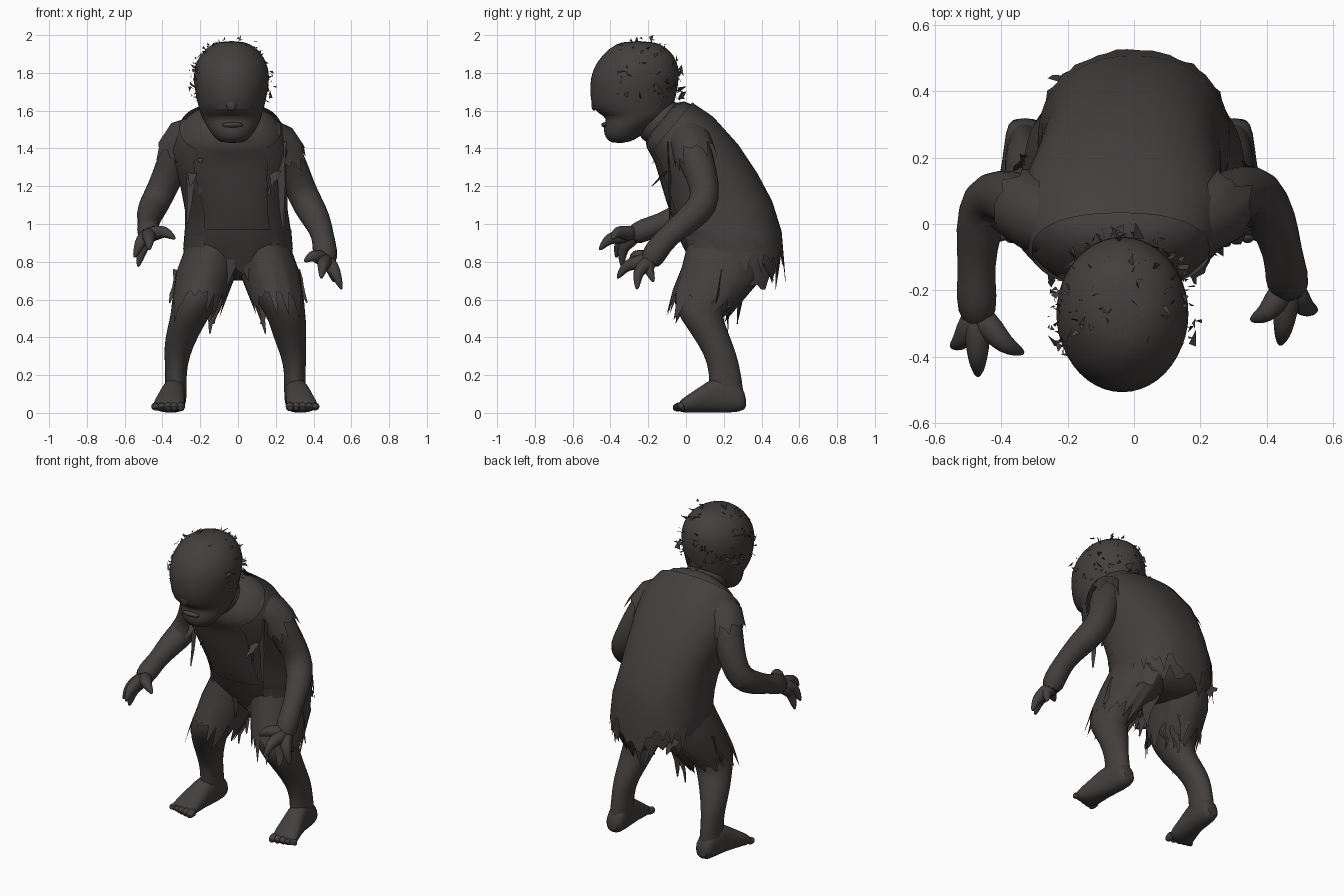
import bpy, bmesh, math, random
from mathutils import Vector

random.seed(7)
if "Cube" in bpy.data.objects:
    bpy.data.objects.remove(bpy.data.objects["Cube"], do_unlink=True)

charcoal = bpy.data.materials.new("charcoal")
charcoal.use_nodes = True
tone = (0.055, 0.05, 0.048, 1)
charcoal.diffuse_color = tone
bsdf = charcoal.node_tree.nodes["Principled BSDF"]
bsdf.inputs["Base Color"].default_value = tone
bsdf.inputs["Roughness"].default_value = 0.9


def finish(name, bm, smooth=True, subdivide=0):
    bmesh.ops.recalc_face_normals(bm, faces=bm.faces)
    mesh = bpy.data.meshes.new(name)
    bm.to_mesh(mesh)
    bm.free()
    mesh.materials.append(charcoal)
    ob = bpy.data.objects.new(name, mesh)
    bpy.context.collection.objects.link(ob)
    if subdivide:
        ob.modifiers.new("soften", "SUBSURF").levels = subdivide
        ob.modifiers["soften"].render_levels = subdivide
    if smooth:
        bpy.ops.object.select_all(action="DESELECT")
        ob.select_set(True)
        bpy.context.view_layer.objects.active = ob
        bpy.ops.object.shade_smooth_by_angle(angle=math.radians(45))


def skin(name, rings, closed=True, fray=0.0):
    """Join rings of points; cloth has a torn last ring, flesh has end caps."""
    if fray:
        for i, p in enumerate(rings[-1]):
            drop = (p - rings[-2][i]).normalized()
            drop.z -= 0.5
            p += drop * fray * random.random() ** 1.6
    bm = bmesh.new()
    vs = [[bm.verts.new(p) for p in ring] for ring in rings]
    n = len(vs[0])
    for a, b in zip(vs, vs[1:]):
        for i in range(n if closed else n - 1):
            j = (i + 1) % n
            bm.faces.new((a[i], a[j], b[j], b[i]))
    if not fray:
        bm.faces.new(vs[0])
        bm.faces.new(vs[-1])
    finish(name, bm, True, 0 if fray else 1)


def hull(name, sections, sides=20, grow=1.0, gap=0.0, fray=0.0, square=0.86):
    """Sections: first edge (y, z), opposite edge (y, z), half width, centre x."""
    rings = []
    for ya, za, yb, zb, hw, cx in sections:
        mid = Vector((cx, (ya + yb) / 2, (za + zb) / 2))
        half = Vector((0, (yb - ya) / 2, (zb - za) / 2)) * grow
        ring = []
        for i in range(sides):
            t = i / (sides - 1 if gap else sides)
            a = -math.pi / 2 + gap + t * (2 * math.pi - 2 * gap)
            c, s = [math.copysign(abs(v) ** square, v) for v in (math.cos(a), math.sin(a))]
            ring.append(mid + Vector((hw * grow * c, 0, 0)) + half * s)
        rings.append(ring)
    skin(name, rings, not gap, fray)


def tube(name, path, sides=12, fray=0.0):
    """Round limb along points (x, y, z, radius)."""
    pts = [Vector(p[:3]) for p in path]
    u, rings = Vector((0, 1, 0.3)), []
    for i, p in enumerate(pts):
        d = (pts[min(i + 1, len(pts) - 1)] - pts[max(i - 1, 0)]).normalized()
        u = (u - d * u.dot(d)).normalized()
        v = d.cross(u)
        turns = [2 * math.pi * k / sides for k in range(sides)]
        rings.append([p + (u * math.cos(a) + v * math.sin(a)) * path[i][3] for a in turns])
    skin(name, rings, True, fray)


def strip(name, top, tip, width):
    """Flat torn strip narrowing to a ragged point."""
    top, tip = Vector(top), Vector(tip)
    side = (tip - top).cross(Vector((0.3, 1, 0.2))).normalized() * width
    bm = bmesh.new()
    last = None
    for t in (0, 0.3, 0.5, 0.75, 1):
        p = top.lerp(tip, t) + side * random.uniform(-0.25, 0.25)
        w = (1 - 0.9 * t) * random.uniform(0.7, 1.2)
        pair = (bm.verts.new(p - side * w), bm.verts.new(p + side * w))
        if last:
            bm.faces.new((last[0], last[1], pair[1], pair[0]))
        last = pair
    finish(name, bm, False)


def blob(name, centre, size):
    bm = bmesh.new()
    bmesh.ops.create_uvsphere(bm, u_segments=14, v_segments=8, radius=1)
    for v in bm.verts:
        v.co = Vector(centre) + v.co * Vector(size)
    finish(name, bm)


# Torso, hunched forward
torso = [(-.24, 1.44, -.05, 1.67, .155, -.035), (-.19, 1.375, .03, 1.64, .26, -.04),
         (-.16, 1.31, .14, 1.565, .31, -.04), (-.14, 1.23, .27, 1.42, .298, -.035),
         (-.11, 1.13, .37, 1.27, .277, -.02), (-.08, 1.04, .45, 1.12, .265, -.01),
         (-.04, .95, .5, .96, .275, 0), (0, .86, .495, .84, .28, 0),
         (.05, .77, .44, .74, .24, 0), (.14, .71, .34, .69, .12, 0)]
hull("torso", torso, 24)
tube("neck", [(-.03, .02, 1.44, .15), (-.035, -.1, 1.52, .14), (-.04, -.24, 1.6, .13)])

# Egg-shaped head with an open mouth and heavy jaw
hull("head", [(-.39, 1.425, -.3, 1.43, .06, -.03), (-.43, 1.455, -.24, 1.465, .1, -.03),
              (-.44, 1.505, -.18, 1.51, .13, -.03), (-.425, 1.545, -.11, 1.55, .152, -.032),
              (-.43, 1.57, -.085, 1.58, .162, -.035), (-.495, 1.6, -.065, 1.62, .174, -.035),
              (-.512, 1.68, -.045, 1.7, .192, -.035), (-.51, 1.78, -.032, 1.78, .207, -.035),
              (-.475, 1.86, -.04, 1.86, .19, -.035), (-.41, 1.93, -.09, 1.93, .142, -.035),
              (-.34, 1.97, -.17, 1.97, .07, -.035)], 22, square=1)
blob("nose", (-.035, -.487, 1.635), (.028, .014, .036))
blob("lower_lip", (-.03, -.428, 1.525), (.058, .02, .014))

# Sparse matted hair, loose flakes around the crown and back
bm = bmesh.new()
for k in range(170):
    a, h = random.uniform(-.55, math.pi + .55), random.uniform(-.4, 1)
    flat = math.sqrt(max(0, 1 - h * h))
    out = Vector((flat * math.cos(a), flat * math.sin(a), h))
    p = Vector((-.035, -.27, 1.75)) + out * Vector((.2, .235, .22)) * random.uniform(.98, 1.12)
    size = random.uniform(.012, .028)
    corners = [p + Vector([random.uniform(-size, size) for _ in range(3)]) for _ in range(3)]
    bm.faces.new([bm.verts.new(c) for c in corners])
finish("hair_flakes", bm, False)

# Arms: shoulder, elbow, wrist, palm, then clawed fingers
arms = {
    "left": ([(.13, -.01, 1.45, .1), (.22, .03, 1.41, .107), (.28, .065, 1.31, .092),
              (.325, .1, 1.2, .083), (.37, .1, 1.1, .085), (.42, .01, 1.02, .077),
              (.45, -.09, .94, .058), (.46, -.16, .86, .07), (.468, -.2, .78, .062)],
             [(.55, -.26, .65), (.51, -.17, .69), (.44, -.365, .71), (.35, -.29, .8)]),
    "right": ([(-.19, -.01, 1.46, .1), (-.295, .03, 1.43, .107), (-.345, .065, 1.32, .092),
               (-.395, .09, 1.2, .081), (-.445, .08, 1.1, .082), (-.47, -.02, 1.05, .074),
               (-.475, -.13, 1.0, .055), (-.475, -.22, .97, .066), (-.47, -.3, .93, .055)],
              [(-.55, -.37, .82), (-.53, -.34, .77), (-.47, -.46, .86), (-.33, -.39, .92)]),
}
for side, (path, tips) in arms.items():
    tube(side + "_arm", path)
    palm = Vector(path[-2][:3]).lerp(Vector(path[-1][:3]), .6)
    for tip in tips:
        end = Vector(tip)
        knuckle = palm.lerp(end, .6) + Vector((0, -.025, .03))
        tube(side + "_finger", [(*palm, .048), (*palm.lerp(knuckle, .6), .042), (*knuckle, .032),
                                (*knuckle.lerp(end, .6), .021), (*end, .006)], 8)
    # Short torn armhole
    sleeve = [Vector(path[0][:3]), Vector(path[1][:3])]
    sleeve.append(sleeve[1].lerp(Vector(path[2][:3]), .4))
    tube(side + "_torn_sleeve", [(p.x, p.y, p.z + .008, .112) for p in sleeve], 30, .08)

# Bent legs, feet and ragged shorts
lean = -.014
for side, s in (("left", 1), ("right", -1)):
    thigh = [(.02, .9, .43, .86, .14, s * .13), (-.012, .77, .38, .7, .152, s * .17),
             (-.062, .65, .27, .6, .135, s * .205)]
    hull(side + "_leg", thigh + [(-.068, .58, .195, .545, .118, s * .235),
         (-.03, .495, .2, .49, .102, s * .262), (.04, .4, .24, .39, .087, s * .288 + lean),
         (.1, .3, .272, .3, .068, s * .31 + lean), (.122, .21, .292, .21, .056, s * .315 + lean),
         (.12, .12, .305, .12, .06, s * .315 + lean), (.13, .05, .31, .05, .058, s * .318 + lean)], 16, square=1)
    hull(side + "_foot", [(.325, .03, .315, .1, .04, s * .315 + lean), (.29, 0, .28, .17, .06, s * .315 + lean),
                          (.18, 0, .16, .2, .062, s * .322 + lean), (.08, 0, .09, .15, .072, s * .338 + lean),
                          (0, 0, 0, .09, .085, s * .352 + lean), (-.045, .005, -.04, .06, .08, s * .358 + lean)], 16)
    for k in range(5):
        x = s * (.29 + .033 * k) + lean
        tube(side + "_toe", [(x, -.005, .037, .026), (x, -.04, .032, .028),
                             (x, -.072 + .009 * k, .022, .016)], 8)
    hull(side + "_shorts", thigh, 40, 1.05, 0, .13, 1)
    # Hanging rags between and behind the thighs
    for top, tip, w in (((.1, .22, .68), (.15, .22, .42), .05), ((.13, .3, .68), (.13, .27, .47), .05),
                        ((.3, .2, .75), (.36, .16, .58), .04), ((.2, .42, .8), (.18, .46, .7), .06),
                        ((.07, .1, .75), (.11, .13, .54), .04), ((.05, .02, .88), (.06, .05, .68), .06)):
        strip("shorts_rag", (s * top[0], top[1], top[2]), (s * tip[0], tip[1], tip[2]), w)

# Open shirt hanging from the back, with a torn hem and lapels
hull("torn_shirt", torso[1:7] + [(-.03, .9, .51, .86, .28, 0)], 56, 1.025, .6, .12)
hull("waist_rag", [(-.05, .97, .495, .97, .275, 0), (-.01, .88, .5, .86, .283, 0),
                   (.03, .82, .49, .79, .27, 0)], 44, 1.025, 0, .1)
for x, tip_x, low in ((-.22, -.27, 1.0), (-.19, -.2, 1.15), (.14, .17, 1.15), (.2, .25, .98)):
    strip("lapel_rag", (x, -.08, 1.43), (tip_x, -.09, low), .05)
for x, z in ((-.24, 1.2), (.2, 1.2), (-.18, 1.32)):
    strip("chest_rag", (x, -.1, z + .08), (x - .02, -.18, z), .035)
